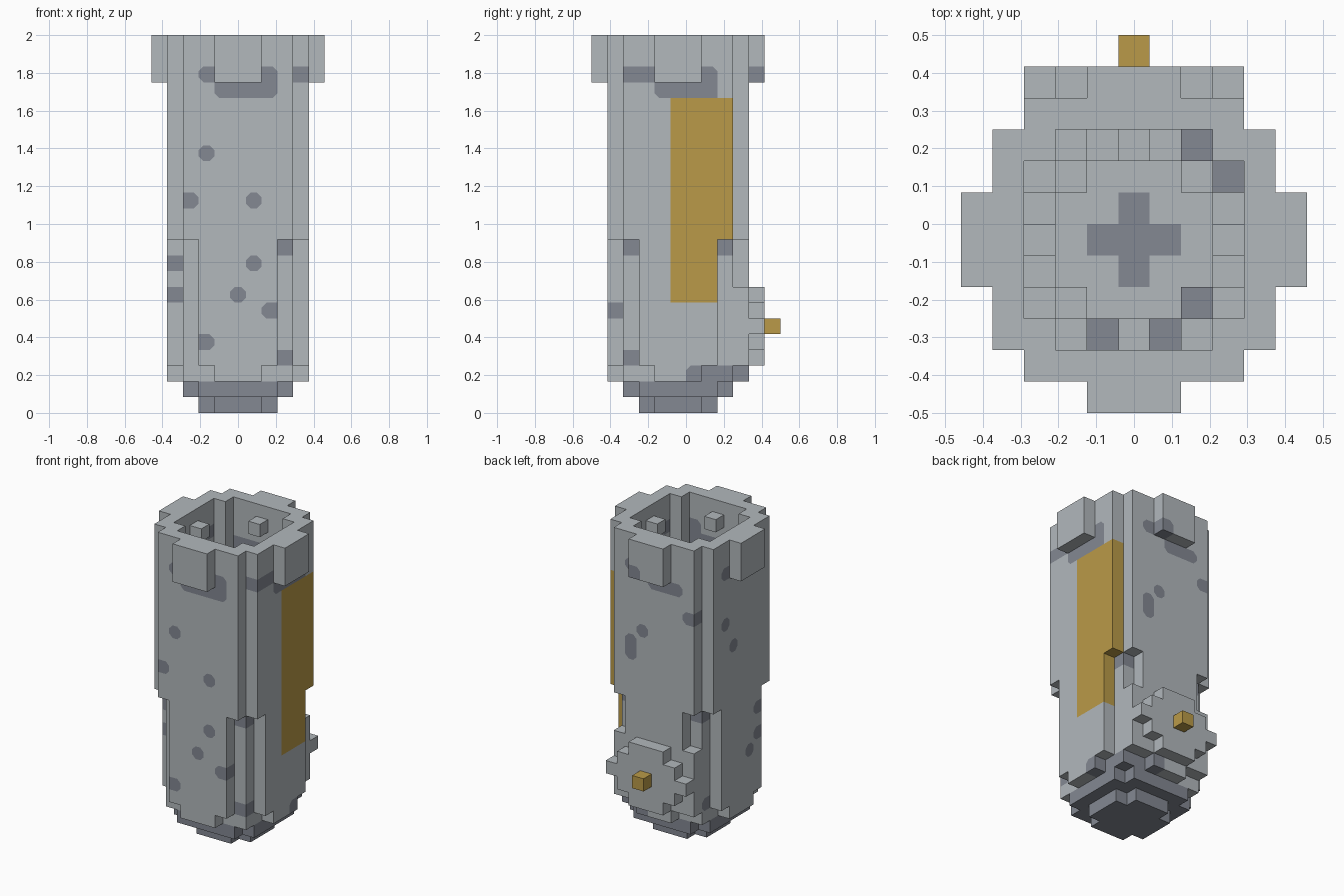
import bpy

H = 2 / 24          # edge length of one block
CUT = 0.3           # corner cut of a painted spot, in blocks

cube = bpy.data.objects.get("Cube")
if cube:
    bpy.data.objects.remove(cube)


def make_material(name, color):
    mat = bpy.data.materials.new(name)
    mat.use_nodes = True
    mat.diffuse_color = color
    mat.node_tree.nodes["Principled BSDF"].inputs["Base Color"].default_value = color
    return mat


MATS = [make_material("light_gray", (0.445, 0.479, 0.503, 1)),
        make_material("dark_gray", (0.227, 0.246, 0.287, 1)),
        make_material("gold", (0.491, 0.323, 0.065, 1))]
LIGHT, DARK, GOLD = range(3)


def section(limits):
    """Symmetric block layer: limits[|x|] is the largest |y|."""
    n = len(limits) - 1
    return {(x, y) for x in range(-n, n + 1)
            for y in range(-limits[abs(x)], limits[abs(x)] + 1)}


def bar(xs, ys, zs):
    return {(x, y, z) for x in xs for y in ys for z in zs}


# Hollow canister: stepped base, narrow lower wall, wider upper wall
body = set()
for z in range(24):
    if z == 0:
        layer = section([2, 2, 1])
    elif z == 1:
        layer = section([3, 3, 3, 2]) - section([2, 2, 1])
    elif z == 2:
        layer = section([4, 4, 3, 3, 1]) - section([3, 3, 2, 1])
    else:
        outer = [4, 4, 4, 3, 2] if z < 11 else [4, 4, 4, 4, 3]
        layer = section(outer) - section([3, 3, 3, 2])
    body |= {(x, y, z) for x, y in layer}

mid = range(-1, 2)
top = range(21, 24)
parts = {
    "canister_body": body,
    "front_lug": bar(mid, [-5], top),
    "back_lug": bar(mid, [5], top),
    "left_lug": bar([5], mid, top),
    "right_lug": bar([-5], mid, top),
    "inner_pegs": {(0, 3, 22), (0, -3, 22), (3, 0, 22), (-3, 0, 22)},
    "valve_plate": {(x, 5, z) for z in range(3, 8)
                    for x in range(-3, 4) if abs(x) + abs(z - 5) <= 3},
    "plate_brackets": bar([-3, 3], [4], range(3, 8)),
    "valve_button": {(0, 6, 5)},
}
solid = set().union(*parts.values())

# Worn spots
spots = {(-2, -4, 16), (-3, -4, 13), (1, -4, 13), (1, -4, 9), (0, -4, 7),
         (2, -4, 6), (-2, -4, 4), (-4, -2, 9), (-4, -2, 7), (-4, -1, 6),
         (3, -3, 10), (3, -3, 3), (3, 3, 10), (-3, 3, 10), (-3, 3, 3),
         (-3, 4, 18), (1, 4, 16), (2, 4, 15), (2, 4, 14), (-4, 2, 17),
         (-4, 1, 15), (1, 5, 21)}
spots |= bar(range(-1, 3), [-4], [20]) | bar([-2, 2], [-4], [21])
spots |= bar([4], range(-1, 3), [20]) | bar([4], [-3, -2, 2], [21])
spots |= bar(range(-2, 1), [4], [20]) | {(2, 4, 21), (-4, 2, 21)}
floor_marks = {(0, 0, 0), (1, 0, 0), (-1, 0, 0), (0, 1, 0), (0, -1, 0),
               (1, -3, 1), (0, -3, 1), (-1, -3, 1), (2, -2, 1)}


def color_of(cell, axis, sign):
    x, y, z = cell
    if y == 6 or (x == 4 and 0 <= y <= 3 and 7 <= z <= 19):
        return GOLD
    if z < 2:
        inside_top = axis == 2 and sign > 0
        return LIGHT if inside_top and cell not in floor_marks else DARK
    if cell in spots or (z == 2 and x >= 1 and y >= 1):
        return DARK
    return LIGHT


def shifted(cell, axis, step):
    moved = list(cell)
    moved[axis] += step
    return tuple(moved)


def build(name, cells):
    verts, index, faces, mats = [], {}, [], []

    def vert(p):
        key = tuple(round(c, 3) for c in p)
        if key not in index:
            index[key] = len(verts)
            verts.append(((p[0]) * H, (p[1] - 0.5) * H, p[2] * H))
        return index[key]

    def add(points, sign, mat):
        ids = [vert(p) for p in points]
        faces.append(ids if sign > 0 else ids[::-1])
        mats.append(mat)

    for cell in sorted(cells):
        for axis in range(3):
            for sign in (1, -1):
                if shifted(cell, axis, sign) in solid:
                    continue
                u, v = (axis + 1) % 3, (axis + 2) % 3
                mat = color_of(cell, axis, sign)

                def point(a, b):
                    p = [0, 0, 0]
                    p[axis] = cell[axis] + sign / 2
                    p[u] = cell[u] + a / 2
                    p[v] = cell[v] + b / 2
                    p[2] += 0.5
                    return p

                def light_beside(side_axis, step):
                    n = shifted(cell, side_axis, step)
                    return (n in solid and shifted(n, axis, sign) not in solid
                            and color_of(n, axis, sign) == LIGHT)

                # Spot corners are cut where they meet plain wall
                outline = []
                for a, b in ((-1, -1), (1, -1), (1, 1), (-1, 1)):
                    cut = (mat == DARK and axis != 2
                           and light_beside(u, a) and light_beside(v, b))
                    if not cut:
                        outline.append(point(a, b))
                        continue
                    k = 1 - 2 * CUT
                    ends = [point(a, b * k), point(a * k, b)]
                    if a * b > 0:
                        outline += ends
                        add([ends[0], point(a, b), ends[1]], sign, LIGHT)
                    else:
                        outline += ends[::-1]
                        add([ends[1], point(a, b), ends[0]], sign, LIGHT)
                add(outline, sign, mat)

    mesh = bpy.data.meshes.new(name)
    mesh.from_pydata(verts, [], faces)
    for mat in MATS:
        mesh.materials.append(mat)
    for poly, mat in zip(mesh.polygons, mats):
        poly.material_index = mat
    mesh.update()
    obj = bpy.data.objects.new(name, mesh)
    bpy.context.collection.objects.link(obj)


for part_name, part_cells in parts.items():
    build(part_name, part_cells)
